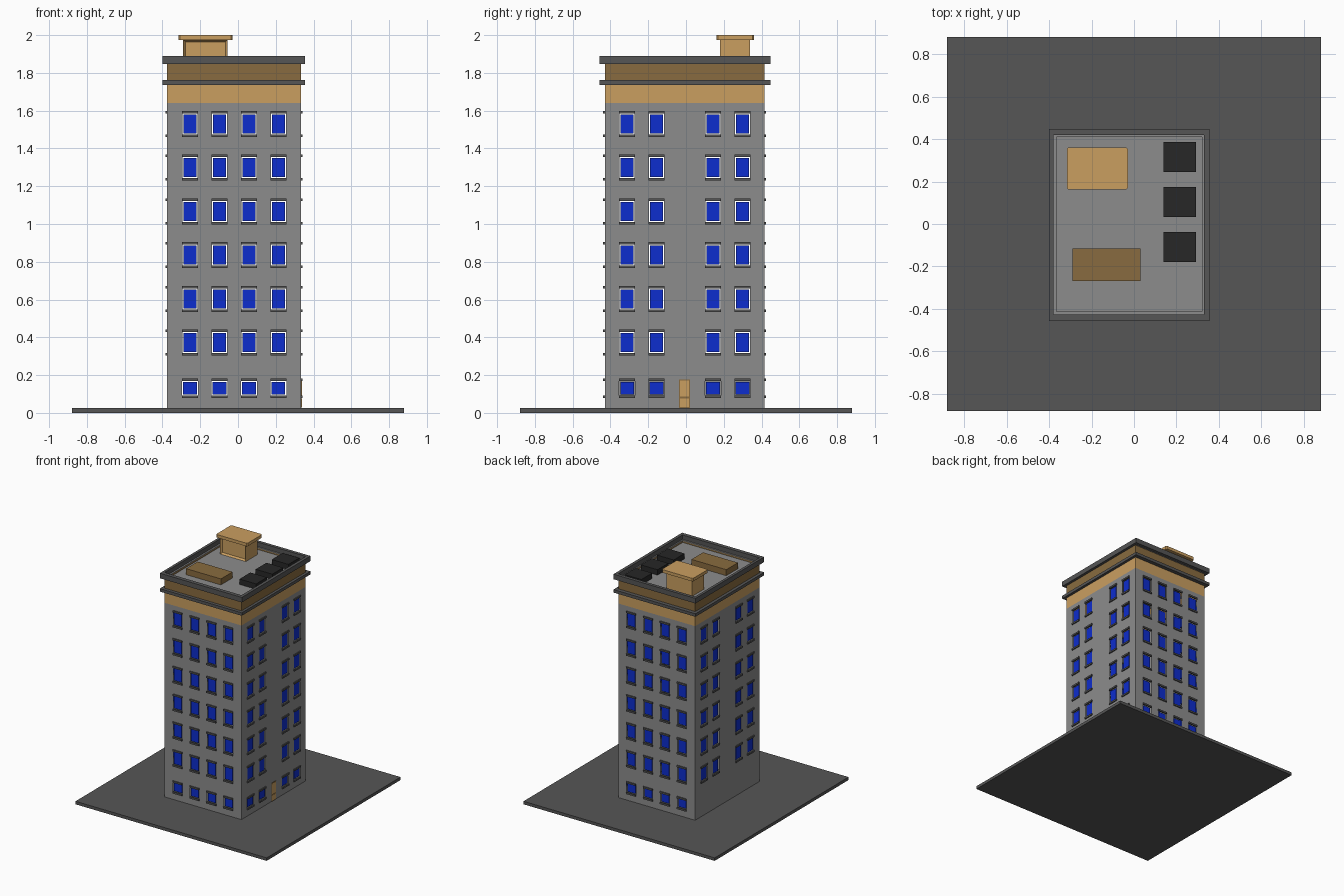
import bpy, bmesh

if "Cube" in bpy.data.objects:
    bpy.data.objects.remove(bpy.data.objects["Cube"])

def mat(name, r, g, b):
    m = bpy.data.materials.new(name)
    m.diffuse_color = (r, g, b, 1)
    m.use_nodes = True
    m.node_tree.nodes["Principled BSDF"].inputs["Base Color"].default_value = m.diffuse_color
    return m

GREY = mat("wall grey", .265, .265, .265)
DARK = mat("dark grey", .092, .092, .092)
BLACK = mat("charcoal", .02, .02, .02)
TAN = mat("tan", .59, .345, .118)
BROWN = mat("brown", .25, .148, .05)
BLUE = mat("window blue", .004, .026, .62)

def finish(name, bm, m):
    bmesh.ops.recalc_face_normals(bm, faces=bm.faces[:])
    me = bpy.data.meshes.new(name)
    bm.to_mesh(me)
    bm.free()
    me.materials.append(m)
    ob = bpy.data.objects.new(name, me)
    bpy.context.collection.objects.link(ob)
    return ob

def add_box(bm, a, b):
    v = bmesh.ops.create_cube(bm, size=1)["verts"]
    for p in v:
        for i in range(3):
            lo, hi = min(a[i], b[i]), max(a[i], b[i])
            p.co[i] = lo if p.co[i] < 0 else hi

def box(name, x0, x1, y0, y1, z0, z1, m):
    bm = bmesh.new()
    add_box(bm, (x0, y0, z0), (x1, y1, z1))
    return finish(name, bm, m)

def ring(name, outer, inner, z0, z1, m):
    """Closed rectangular ring; outer and inner are (x0, x1, y0, y1)."""
    bm = bmesh.new()
    def loop(r, z):
        x0, x1, y0, y1 = r
        return [bm.verts.new(p) for p in
                ((x0, y0, z), (x1, y0, z), (x1, y1, z), (x0, y1, z))]
    loops = [loop(outer, z0), loop(outer, z1), loop(inner, z1), loop(inner, z0)]
    for k in range(4):
        a, b = loops[k], loops[(k + 1) % 4]
        for i in range(4):
            j = (i + 1) % 4
            bm.faces.new((a[i], a[j], b[j], b[i]))
    return finish(name, bm, m)

# main sizes
X0, X1, Y0, Y1 = -.375, .333, -.43, .415
BASE, WALL_TOP = .025, 1.64
BODY = (X0, X1, Y0, Y1)
INNER = (-.365, .32, -.413, .41)
LEDGE = (-.40, .355, -.457, .447)

# each side maps (along, outward, height) to a point
SIDES = {
    "front": (lambda u, o, z: (u, Y0 - o, z), X0, X1),
    "back": (lambda u, o, z: (u, Y1 + o, z), X0, X1),
    "right": (lambda u, o, z: (X1 + o, u, z), Y0, Y1),
    "left": (lambda u, o, z: (X0 - o, u, z), Y0, Y1),
}
COLS_X = [-.254, -.098, .058, .214]
COLS_Y = [-.312, -.156, .143, .299]
ROWS = [(.372 + .2316 * i, .034, .050) for i in range(6)]
GROUND = (.130, .036, .033)
GAP = .006

for side, (P, u0, u1) in SIDES.items():
    cols = COLS_X if side in ("front", "back") else COLS_Y
    rows = ROWS if side == "left" else [GROUND] + ROWS
    wins = [(u, z, hw, hz) for u in cols for z, hw, hz in rows]

    # wall sheet with window openings
    us, zs = {u0, u1}, {BASE, WALL_TOP}
    for u, z, hw, hz in wins:
        us |= {u - hw - GAP, u + hw + GAP}
        zs |= {z - hz - GAP, z + hz + GAP}
    us, zs = sorted(us), sorted(zs)
    bm = bmesh.new()
    grid = [[bm.verts.new(P(u, 0, z)) for z in zs] for u in us]
    for i in range(len(us) - 1):
        for j in range(len(zs) - 1):
            cu, cz = (us[i] + us[i + 1]) / 2, (zs[j] + zs[j + 1]) / 2
            if any(abs(cu - u) < hw + GAP and abs(cz - z) < hz + GAP
                   for u, z, hw, hz in wins):
                continue
            bm.faces.new((grid[i][j], grid[i + 1][j],
                          grid[i + 1][j + 1], grid[i][j + 1]))
    me_ob = finish(side + "_wall", bm, GREY)
    # make sure the sheet faces outward
    f = me_ob.data.polygons[0]
    out = [b - a for a, b in zip(P(0, 0, 0), P(0, 1, 0))]
    if sum(a * b for a, b in zip(f.normal, out)) < 0:
        me_ob.data.flip_normals()

    # panes, lintels and sills
    panes, trims = bmesh.new(), bmesh.new()
    for u, z, hw, hz in wins:
        add_box(panes, P(u - hw, -.010, z - hz), P(u + hw, -.002, z + hz))
        for zc in (z + hz + .012, z - hz - .012):
            add_box(trims, P(u - .043, -.004, zc - .007), P(u + .043, .009, zc + .007))
    finish(side + "_window_panes", panes, BLUE)
    finish(side + "_sills_and_lintels", trims, DARK)

# ground slab
box("ground_slab", -.88, .88, -.88, .88, 0, BASE, DARK)

# bands and ledges
ring("tan_band", BODY, INNER, WALL_TOP, 1.737, TAN)
ring("lower_ledge", LEDGE, INNER, 1.737, 1.762, DARK)
ring("brown_band", BODY, INNER, 1.762, 1.848, BROWN)
ring("upper_ledge", LEDGE, (-.378, .33, -.425, .42), 1.848, 1.89, DARK)
ring("parapet_step", (-.379, .331, -.426, .421), INNER, 1.846, 1.853, GREY)
FLOOR = 1.835
box("roof_floor", -.37, .325, -.42, .412, FLOOR - .02, FLOOR, GREY)

# door on the right side
box("door_frame", X1 - .004, X1 + .003, -.038, .022, BASE, .178, BROWN)
box("door_upper_panel", X1, X1 + .005, -.033, .017, .087, .172, TAN)
box("door_lower_panel", X1, X1 + .005, -.033, .017, .032, .077, TAN)

# roof shed with recessed front panel
bm = bmesh.new()
add_box(bm, (-.29, .18, FLOOR), (-.055, .338, 1.976))
bmesh.ops.recalc_face_normals(bm, faces=bm.faces[:])
front = [f for f in bm.faces if f.normal.y < -.9]
bmesh.ops.inset_region(bm, faces=front, thickness=.016)
bmesh.ops.translate(bm, verts=front[0].verts[:], vec=(0, .015, 0))
finish("roof_shed", bm, TAN)

# shed roof with clipped corners
bm = bmesh.new()
add_box(bm, (-.316, .162, 1.974), (-.029, .361, 2.0))
edges = [e for e in bm.edges if abs(e.verts[0].co.z - e.verts[1].co.z) > .01]
bmesh.ops.bevel(bm, geom=edges, offset=.008, segments=1, affect='EDGES')
finish("shed_roof", bm, TAN)

# rooftop units
box("brown_roof_box", -.29, .03, -.268, -.115, FLOOR, 1.885, BROWN)
for i in range(3):
    y = .316 - .2125 * i
    box(f"roof_unit_{i + 1}", .14, .293, y - .071, y + .071, FLOOR, 1.88, BLACK)
